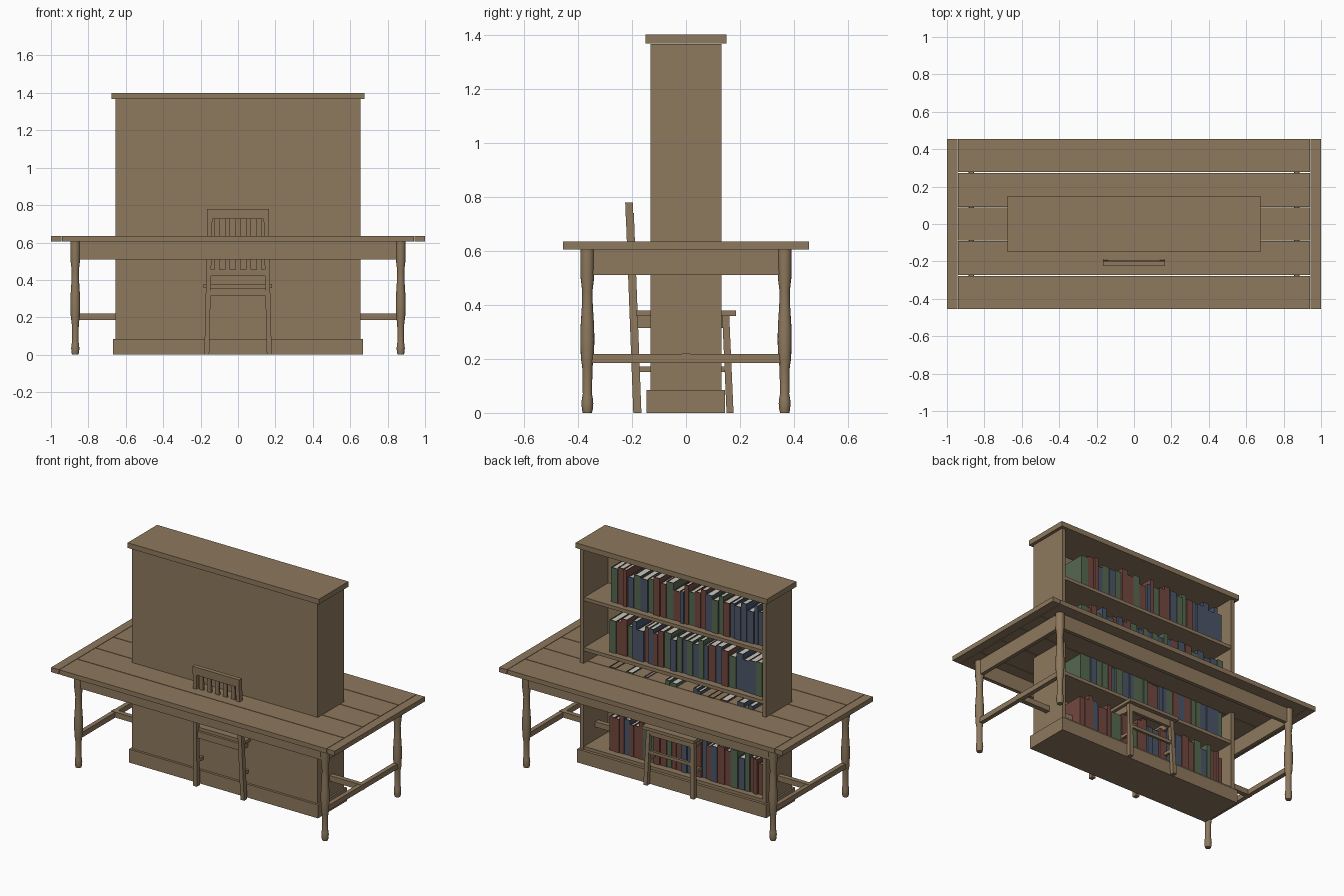
import bpy, bmesh, math, random

if "Cube" in bpy.data.objects:
    bpy.data.objects.remove(bpy.data.objects["Cube"])

random.seed(4)


def material(name, rgb):
    m = bpy.data.materials.new(name)
    m.diffuse_color = (*rgb, 1)
    m.use_nodes = True
    m.node_tree.nodes["Principled BSDF"].inputs["Base Color"].default_value = m.diffuse_color
    return m


WOOD = material("wood", (0.27, 0.19, 0.11))
PAGES = material("pages", (0.60, 0.57, 0.48))
COVERS = [material("red_cover", (0.17, 0.065, 0.05)),
          material("green_cover", (0.09, 0.14, 0.08)),
          material("blue_cover", (0.07, 0.09, 0.14))]


def finish(name, bm, mats=(WOOD,)):
    bmesh.ops.recalc_face_normals(bm, faces=bm.faces[:])
    me = bpy.data.meshes.new(name)
    bm.to_mesh(me)
    bm.free()
    for m in mats:
        me.materials.append(m)
    ob = bpy.data.objects.new(name, me)
    bpy.context.collection.objects.link(ob)
    return ob


def add_prism(bm, lo, hi, w, d, mat=0):
    # box whose horizontal end sections are centred on lo and hi
    rings = [[bm.verts.new((p[0] + sx * w / 2, p[1] + sy * d / 2, p[2]))
              for sx, sy in ((-1, -1), (1, -1), (1, 1), (-1, 1))] for p in (lo, hi)]
    a, b = rings
    faces = [a[::-1], b] + [[a[i], a[(i + 1) % 4], b[(i + 1) % 4], b[i]] for i in range(4)]
    for f in faces:
        bm.faces.new(f).material_index = mat


def add_box(bm, x0, x1, y0, y1, z0, z1, mat=0):
    cx, cy = (x0 + x1) / 2, (y0 + y1) / 2
    add_prism(bm, (cx, cy, z0), (cx, cy, z1), x1 - x0, y1 - y0, mat)


def box(name, *dims):
    bm = bmesh.new()
    add_box(bm, *dims)
    return finish(name, bm)


def post(name, lo, hi, w, d):
    bm = bmesh.new()
    add_prism(bm, lo, hi, w, d)
    return finish(name, bm)


def turned(name, x, y, profile, sides=16):
    bm = bmesh.new()
    rings = [[bm.verts.new((x + r * math.cos(2 * math.pi * i / sides),
                            y + r * math.sin(2 * math.pi * i / sides), z))
              for i in range(sides)] for r, z in profile]
    for a, b in zip(rings, rings[1:]):
        for i in range(sides):
            j = (i + 1) % sides
            bm.faces.new((a[i], a[j], b[j], b[i]))
    bm.faces.new(rings[0])
    bm.faces.new(rings[-1])
    ob = finish(name, bm)
    bpy.ops.object.select_all(action='DESELECT')
    ob.select_set(True)
    bpy.context.view_layer.objects.active = ob
    bpy.ops.object.shade_smooth_by_angle(angle=math.radians(35))


# Table top: five planks and two end boards
edges = [-0.457, -0.275, -0.09, 0.09, 0.275, 0.457]
for y0, y1 in zip(edges, edges[1:]):
    box("table_plank", -0.942, 0.942, y0 + 0.002, y1 - 0.002, 0.605, 0.635)
for s in (-1, 1):
    box("table_end_board", *sorted((s * 0.945, s * 1.0)), -0.455, 0.455, 0.605, 0.635)

# Table legs, aprons and stretchers
LEG = [(0.017, 0), (0.020, 0.012), (0.022, 0.035), (0.020, 0.055), (0.017, 0.07),
       (0.019, 0.17), (0.024, 0.20), (0.026, 0.27), (0.025, 0.32), (0.020, 0.40),
       (0.019, 0.45), (0.025, 0.50), (0.026, 0.605)]
for sx in (-1, 1):
    for sy in (-1, 1):
        turned("table_leg", sx * 0.87, sy * 0.365, LEG)
    x = sx * 0.87
    box("side_apron", x - 0.012, x + 0.012, -0.345, 0.345, 0.51, 0.605)
    box("side_stretcher", x - 0.014, x + 0.014, -0.35, 0.35, 0.185, 0.218)
    box("front_apron" if sx < 0 else "back_apron", -0.85, 0.85,
        sx * 0.365 - 0.012, sx * 0.365 + 0.012, 0.51, 0.605)
box("long_stretcher", -0.886, 0.886, -0.015, 0.015, 0.185, 0.22)

# Bookcase: closed towards the front, open towards the back
box("bookcase_base", -0.667, 0.667, -0.147, 0.145, 0, 0.085)
box("bookcase_top", -0.675, 0.675, -0.149, 0.149, 1.367, 1.40)
box("bookcase_back_panel", -0.655, 0.655, -0.132, -0.115, 0.08, 1.366)
for s in (-1, 1):
    box("bookcase_side", *sorted((s * 0.63, s * 0.656)), -0.131, 0.131, 0.08, 1.366)
FLOORS = [0.105, 0.415, 0.735, 1.055]
for z in FLOORS:
    box("bookcase_shelf", -0.632, 0.632, -0.12, 0.127, z - 0.022, z)

# Books: two cover boards, a spine and a page block
for z in FLOORS:
    bm = bmesh.new()
    x = -0.60
    while x < 0.45:
        w = min(random.uniform(0.024, 0.05), 0.482 - x)
        h = random.uniform(0.19, 0.25)
        y0, y1 = random.uniform(-0.095, -0.075), random.uniform(0.08, 0.096)
        c = random.randint(0, 2)
        t = 0.004
        add_box(bm, x, x + t, y0, y1, z, z + h, c)
        add_box(bm, x + w - t, x + w, y0, y1, z, z + h, c)
        add_box(bm, x + t, x + w - t, y1 - t, y1, z, z + h, c)
        add_box(bm, x + t, x + w - t, y0 + 0.005, y1 - t, z + 0.004, z + h - 0.005, 3)
        x += w + 0.002
    finish("book_row", bm, COVERS + [PAGES])

# Chair: seat, legs and rails
box("chair_seat", -0.185, 0.182, -0.185, 0.185, 0.358, 0.378)
for s in (-1, 1):
    post("chair_back_post", (s * 0.167, -0.180, 0), (s * 0.15, -0.208, 0.74), 0.026, 0.030)
    post("chair_front_leg", (s * 0.165, 0.163, 0), (s * 0.155, 0.147, 0.36), 0.026, 0.026)
    box("chair_side_apron", s * 0.152 - 0.01, s * 0.152 + 0.01, -0.18, 0.15, 0.315, 0.358)
    box("chair_side_stretcher", s * 0.16 - 0.008, s * 0.16 + 0.008, -0.18, 0.155, 0.152, 0.172)
box("chair_front_apron", -0.15, 0.15, 0.137, 0.157, 0.315, 0.358)
box("chair_back_apron", -0.15, 0.15, -0.2, -0.182, 0.315, 0.358)
box("chair_front_stretcher", -0.155, 0.155, 0.146, 0.162, 0.20, 0.22)

# Chair back: top rail, lower rail and slats
post("chair_top_rail", (0, -0.209, 0.727), (0, -0.211, 0.778), 0.33, 0.028)
post("chair_lower_rail", (0, -0.196, 0.42), (0, -0.197, 0.455), 0.30, 0.018)
for i in range(-2, 3):
    post("chair_slat", (i * 0.056, -0.197, 0.45), (i * 0.056, -0.208, 0.735), 0.028, 0.012)
